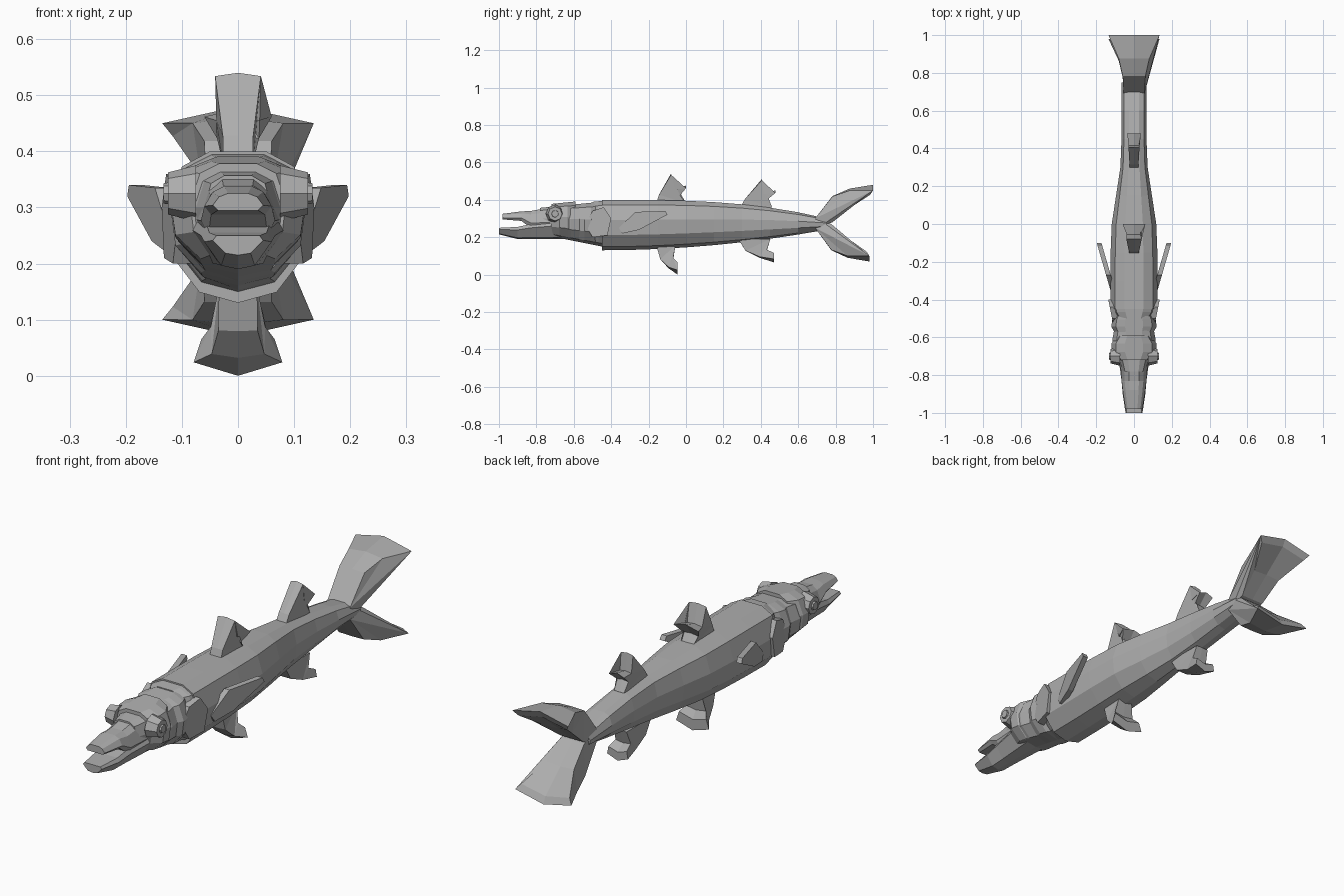
import bpy, bmesh, math
from mathutils import Matrix

default_cube = bpy.data.objects.get("Cube")
if default_cube:
    bpy.data.objects.remove(default_cube)

shade = 0.42
grey = bpy.data.materials.new("plain grey")
grey.use_nodes = True
grey.diffuse_color = (shade, shade, shade, 1)
grey.node_tree.nodes["Principled BSDF"].inputs["Base Color"].default_value = grey.diffuse_color


def finish(name, bm):
    bmesh.ops.recalc_face_normals(bm, faces=bm.faces)
    mesh = bpy.data.meshes.new(name)
    bm.to_mesh(mesh)
    bm.free()
    mesh.materials.append(grey)
    obj = bpy.data.objects.new(name, mesh)
    bpy.context.collection.objects.link(obj)


def bridge(bm, first, second):
    for i in range(len(first)):
        bm.faces.new((first[i - 1], first[i], second[i], second[i - 1]))


def close_ends(bm, first, last):
    caps = [bm.faces.new(first), bm.faces.new(last)]
    bmesh.ops.triangulate(bm, faces=caps)


def loft(name, half_outline, stations):
    """Skin mirrored sections placed at (y, half width, bottom, top)."""
    mirrored = [(-across, up) for across, up in half_outline[-2:0:-1]]
    bm = bmesh.new()
    rings = []
    for y, width, bottom, top in stations:
        rings.append([bm.verts.new((across * width, y, bottom + up * (top - bottom)))
                      for across, up in half_outline + mirrored])
    for ring, following in zip(rings, rings[1:]):
        bridge(bm, ring, following)
    close_ends(bm, rings[0], rings[-1])
    finish(name, bm)


def body_station(t):
    """Deep and wide at the shoulders, slender towards the tail."""
    width = 0.095 - 0.03 * math.tanh(8 * (t - 0.5))
    return -0.45 + 1.2 * t, width, 0.13 + 0.11 * t ** 2, 0.4 - 0.1 * t ** 3


def head_band(name, start, end, widths, lift=0):
    """Head section whose top and bottom follow the slope of the head."""
    stations = []
    for i, width in enumerate(widths):
        y = start + (end - start) * i / (len(widths) - 1)
        ahead = -0.45 - y
        stations.append((y, width, 0.15 + 0.2 * ahead, 0.39 - 0.1 * ahead + lift))
    loft(name, round_half, stations)


def fin(name, profile, start, length, base, reach, root, spread, lean=0):
    """Side profile in fractions of length and reach, flaring at the trailing tip."""
    bm = bmesh.new()
    columns = []
    for side in (-1, 0, 1):
        column = []
        for along, out in profile:
            flare = along * along * out
            y = start + length * along + lean * out
            z = base + reach * (out - 0.15 * flare * abs(side))
            column.append(bm.verts.new((side * (root + spread * flare), y, z)))
        columns.append(column)
    for column, following in zip(columns, columns[1:]):
        bridge(bm, column, following)
    close_ends(bm, columns[0], columns[-1])
    finish(name, bm)


def side_plates(name, outline, x_front, slope, depth):
    """Mirrored slabs with a (y, z) outline, splaying outwards to the rear."""
    front = min(y for y, z in outline)
    for side, word in ((1, "left_"), (-1, "right_")):
        bm = bmesh.new()
        loops = []
        for inset in (0, depth):
            loops.append([bm.verts.new((side * (x_front + slope * (y - front) - inset), y, z))
                          for y, z in outline])
        bridge(bm, *loops)
        close_ends(bm, *loops)
        finish(word + name, bm)


def side_discs(name, x, radius, depth):
    for side, word in ((1, "left_"), (-1, "right_")):
        bm = bmesh.new()
        bmesh.ops.create_cone(bm, cap_ends=True, segments=8, radius1=radius,
                              radius2=radius * 0.75, depth=depth)
        place = Matrix.Translation((side * x, -0.7, 0.325))
        turn = Matrix.Rotation(side * math.pi / 2, 4, 'Y')
        bmesh.ops.transform(bm, matrix=place @ turn, verts=bm.verts)
        finish(word + name, bm)


# Body and stepped head bands
round_half = [(0, 0), (.55, .07), (.93, .3), (1, .6), (.8, .9), (.4, 1), (0, 1)]
loft("body", round_half, [body_station(i / 8) for i in range(9)])
head_band("skull", -.78, -.45, [.06, .075, .11, .115, .105, .1, .1])
head_band("brow_band", -.72, -.59, [.085, .12, .12, .09], lift=.015)
head_band("cheek_collar", -.58, -.47, [.1, .12, .115, .095])
head_band("neck_collar", -.5, -.4, [.09, .115, .122, .11], lift=.004)

# Open jaws
upper_half = [(0, 0), (.8, 0), (1, .3), (.75, .8), (.4, 1), (0, 1)]
lower_half = [(0, 0), (.5, .1), (1, .75), (.85, 1), (0, 1)]
loft("upper_jaw", upper_half, [(-.98, .045, .295, .325), (-.88, .06, .287, .338),
                               (-.83, .066, .25, .34), (-.7, .075, .24, .365)])
loft("lower_jaw", lower_half, [(-1, .045, .215, .25), (-.9, .06, .19, .255),
                               (-.83, .066, .19, .27), (-.65, .09, .19, .29)])

# Eyes, gill covers and side fins
side_discs("eye_socket", x=.1, radius=.05, depth=.05)
side_discs("eye", x=.115, radius=.024, depth=.035)
side_plates("gill_cover", [(-.54, .27), (-.5, .34), (-.44, .36), (-.4, .3), (-.42, .21), (-.5, .2)],
            x_front=.108, slope=.2, depth=.035)
side_plates("pectoral_fin", [(-.36, .25), (-.27, .335), (-.11, .34), (-.1, .32), (-.25, .24), (-.34, .22)],
            x_front=.122, slope=.29, depth=.025)

# Back fins
back_profile = [(0, 0), (.1, .3), (.5, 1), (.65, .5), (1, .6), (.8, .3), (1, 0)]
fin("front_dorsal_fin", back_profile, start=-.16, length=.16, base=.38, reach=.16,
    root=.027, spread=.055)
fin("rear_dorsal_fin", back_profile, start=.29, length=.17, base=.36, reach=.15,
    root=.024, spread=.02, lean=.03)

# Belly fins
belly_profile = [(0, 0), (.2, .5), (.6, .8), (1, 1), (1, .7), (.8, .5), (.9, 0)]
fin("front_belly_fin", belly_profile, start=-.16, length=.115, base=.16, reach=-.16,
    root=.034, spread=.045)
fin("rear_belly_fin", belly_profile, start=.28, length=.19, base=.19, reach=-.125,
    root=.03, spread=.02)

# Forked tail
tail_profile = [(0, .1), (.3, .7), (.6, .9), (1, 1), (.95, .85), (.6, .4), (.3, 0), (.1, -.1)]
fin("upper_tail_lobe", tail_profile, start=.69, length=.31, base=.28, reach=.2,
    root=.055, spread=.08)
fin("lower_tail_lobe", tail_profile, start=.69, length=.29, base=.27, reach=-.2,
    root=.055, spread=.08)
